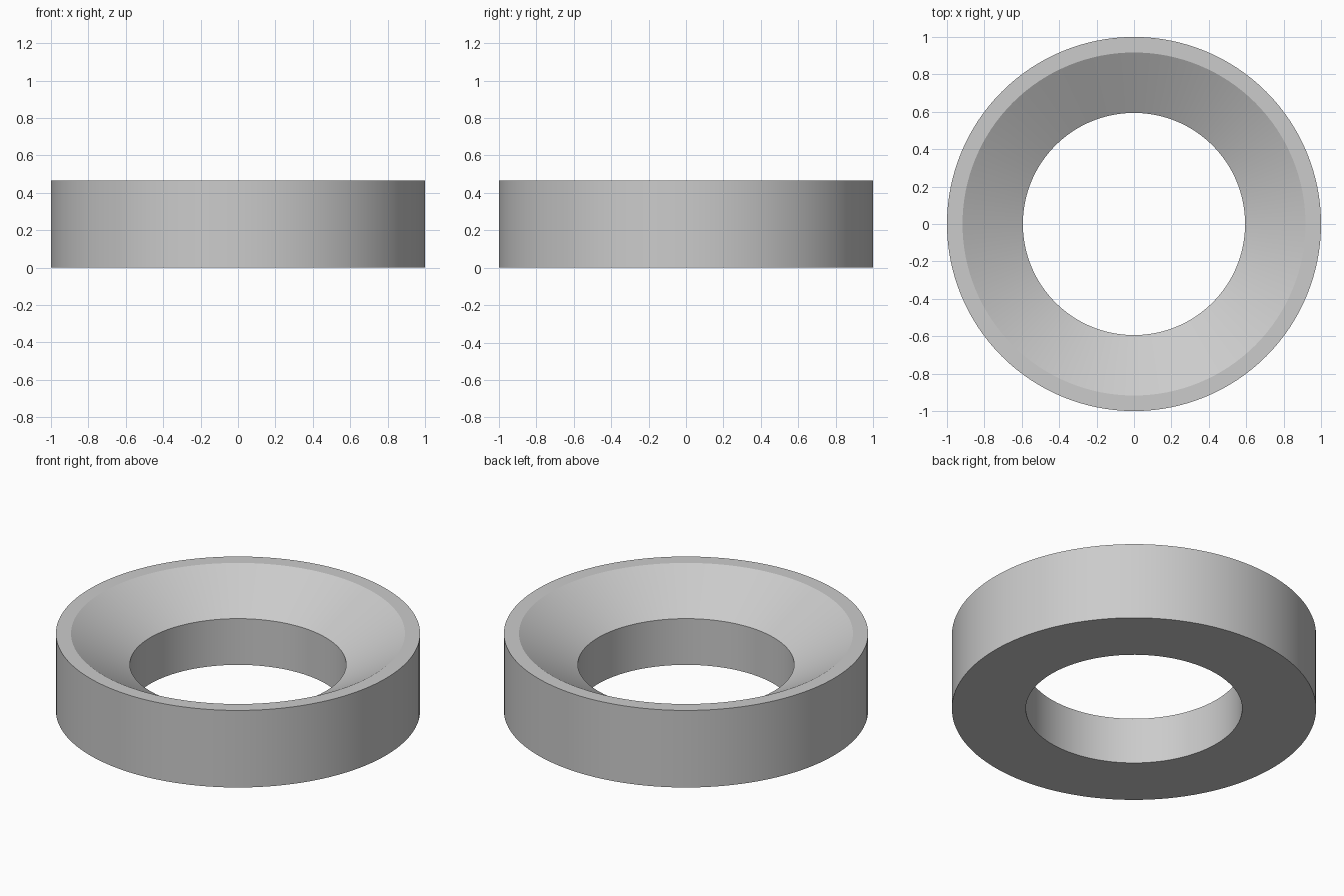
import bpy, bmesh, math

if "Cube" in bpy.data.objects:
    bpy.data.objects.remove(bpy.data.objects["Cube"])

SEGMENTS = 128
# Ring cross-section (radius, height): flat base, straight wall, narrow rim, conical seat, bore
PROFILE = [(0.594, 0.0), (1.0, 0.0), (1.0, 0.467), (0.917, 0.467), (0.594, 0.28)]

bm = bmesh.new()
rings = []
for i in range(SEGMENTS):
    a = 2 * math.pi * i / SEGMENTS
    rings.append([bm.verts.new((r * math.cos(a), r * math.sin(a), z)) for r, z in PROFILE])

# Join neighbouring sections all the way round
n = len(PROFILE)
for i in range(SEGMENTS):
    p, q = rings[i], rings[(i + 1) % SEGMENTS]
    for j in range(n):
        k = (j + 1) % n
        bm.faces.new((p[j], q[j], q[k], p[k]))
bmesh.ops.recalc_face_normals(bm, faces=bm.faces)

mesh = bpy.data.meshes.new("conical_seat_washer")
bm.to_mesh(mesh)
bm.free()
washer = bpy.data.objects.new("conical_seat_washer", mesh)
bpy.context.collection.objects.link(washer)

# Smooth curved walls, crisp edges
bpy.context.view_layer.objects.active = washer
washer.select_set(True)
bpy.ops.object.shade_smooth_by_angle(angle=math.radians(20))
